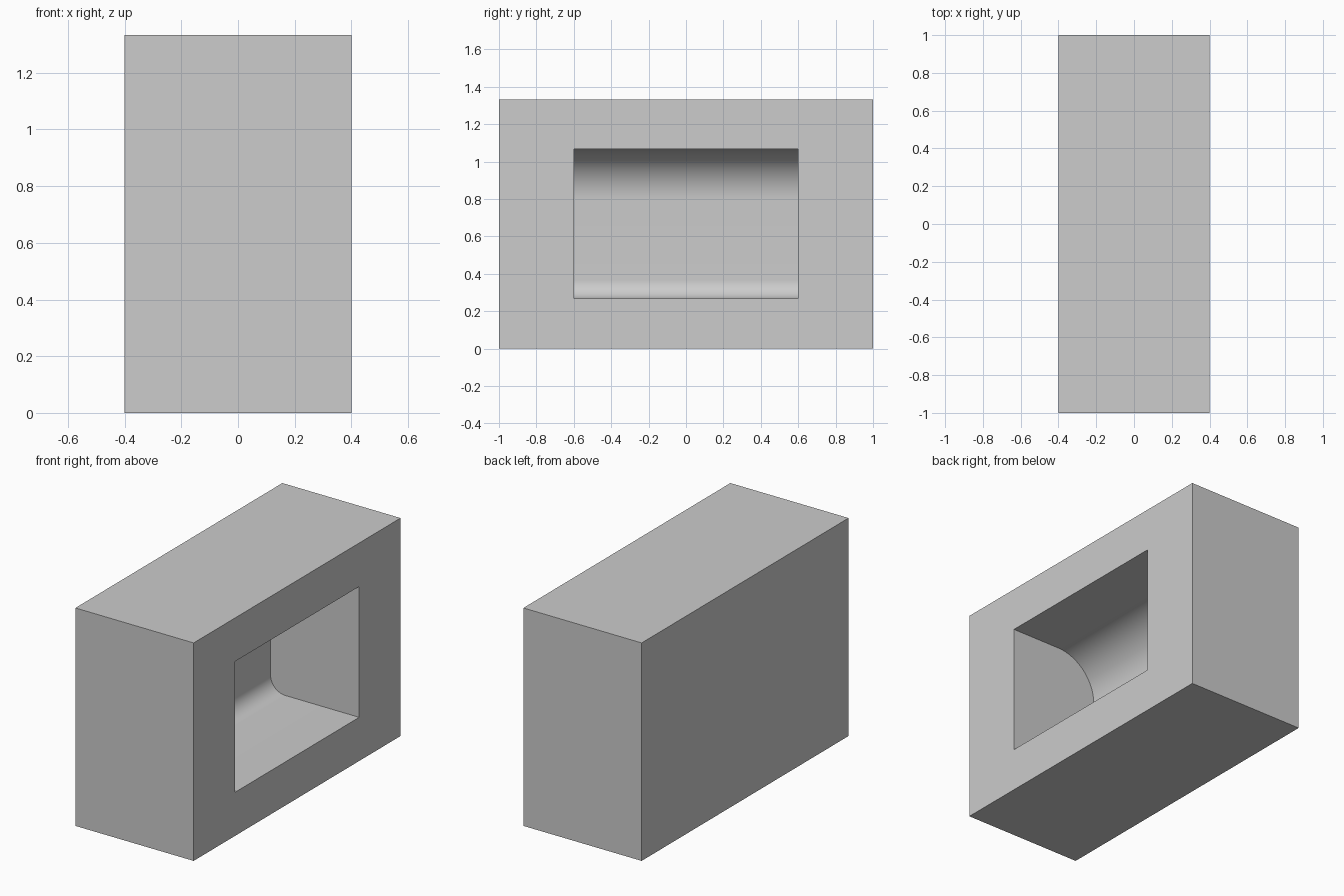
import bpy
import bmesh
from math import radians
from mathutils import Matrix, Vector

if "Cube" in bpy.data.objects:
    bpy.data.objects.remove(bpy.data.objects["Cube"], do_unlink=True)

HEIGHT = 4 / 3
WALL_X = -0.2          # back wall of the pocket
FLOOR, CEILING = 0.267, 1.067

grey = bpy.data.materials.new("Plain Grey")
grey.use_nodes = True
colour = (0.604, 0.604, 0.604, 1)
grey.diffuse_color = colour
grey.node_tree.nodes["Principled BSDF"].inputs["Base Color"].default_value = colour


def make_box(name, low, high, fillets=()):
    """Box between two corners; fillets are (x, z, radius) of edges along y."""
    low, high = Vector(low), Vector(high)
    bm = bmesh.new()
    bmesh.ops.create_cube(bm, size=1, matrix=Matrix.Translation((low + high) / 2)
                          @ Matrix.Diagonal((*(high - low), 1)))
    for x, z, radius in fillets:
        edges = [e for e in bm.edges if all(
            abs(v.co.x - x) < 1e-4 and abs(v.co.z - z) < 1e-4 for v in e.verts)]
        bmesh.ops.bevel(bm, geom=edges, offset=radius, offset_type='OFFSET',
                        segments=24, profile=0.5, affect='EDGES')
    mesh = bpy.data.meshes.new(name)
    bm.to_mesh(mesh)
    bm.free()
    mesh.materials.append(grey)
    obj = bpy.data.objects.new(name, mesh)
    bpy.context.collection.objects.link(obj)
    return obj


# Solid block
block = make_box("pocketed_block", (-0.4, -1, 0), (0.4, 1, HEIGHT))

# Pocket cutter: large fillet at the ceiling, small one at the floor
cutter = make_box("pocket_cutter", (WALL_X, -0.6, FLOOR), (0.6, 0.6, CEILING),
                  [(WALL_X, CEILING, 0.267), (WALL_X, FLOOR, 0.1)])
cutter.hide_render = True

# Cut the pocket into the side
cut = block.modifiers.new("pocket", 'BOOLEAN')
cut.operation = 'DIFFERENCE'
cut.solver = 'EXACT'
cut.object = cutter
bpy.ops.object.select_all(action='DESELECT')
block.select_set(True)
bpy.context.view_layer.objects.active = block
bpy.ops.object.modifier_apply(modifier=cut.name)
bpy.data.objects.remove(cutter, do_unlink=True)

# Smooth fillets, sharp corners
bpy.ops.object.shade_smooth_by_angle(angle=radians(30))
